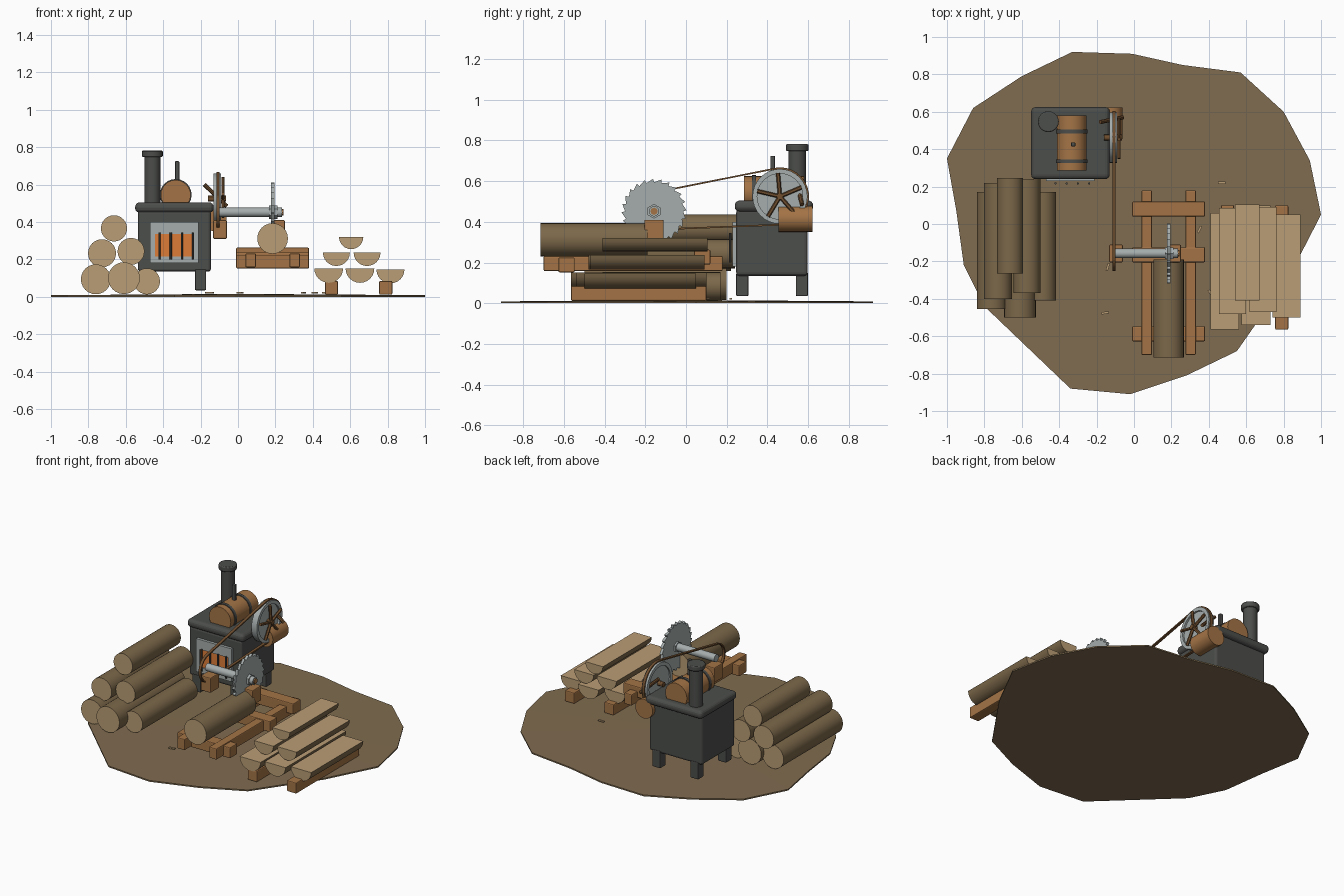
import bpy, bmesh, math
from mathutils import Vector, Matrix

if "Cube" in bpy.data.objects:
    bpy.data.objects.remove(bpy.data.objects["Cube"], do_unlink=True)


def material(name, *rgb):
    m = bpy.data.materials.new(name)
    lin = [(c / 255 / 12.92) if c < 10 else ((c / 255 + 0.055) / 1.055) ** 2.4 for c in rgb]
    m.diffuse_color = (*lin, 1)
    m.use_nodes = True
    m.node_tree.nodes["Principled BSDF"].inputs["Base Color"].default_value = (*lin, 1)
    return m


EARTH = material("earth", 128, 108, 80)
BARK = material("bark", 124, 104, 74)
CUT = material("cut wood", 186, 157, 117)
TIMBER = material("timber", 164, 116, 70)
IRON = material("dark iron", 76, 78, 75)
STEEL = material("steel", 165, 173, 172)
FIRE = material("fire", 222, 124, 56)
LEATHER = material("leather", 114, 80, 48)
AXES = {"X": Vector((1, 0, 0)), "Y": Vector((0, 1, 0)), "Z": Vector((0, 0, 1))}


def finish(name, bm, mats, smooth=False, bevel=0, segments=2):
    bmesh.ops.recalc_face_normals(bm, faces=bm.faces)
    me = bpy.data.meshes.new(name)
    bm.to_mesh(me)
    bm.free()
    for m in mats:
        me.materials.append(m)
    ob = bpy.data.objects.new(name, me)
    bpy.context.collection.objects.link(ob)
    if bevel:
        mod = ob.modifiers.new("Bevel", "BEVEL")
        mod.width, mod.segments = bevel, segments
    if smooth:
        bpy.ops.object.select_all(action="DESELECT")
        ob.select_set(True)
        bpy.context.view_layer.objects.active = ob
        bpy.ops.object.shade_smooth_by_angle()
    return ob


def box(name, x, y, z, mat, bevel=0.006, segments=2):
    """Box from its (low, high) range on each axis."""
    bm = bmesh.new()
    bmesh.ops.create_cube(bm, size=1)
    for v in bm.verts:
        v.co = [sum(r) / 2 + c * (r[1] - r[0]) for r, c in zip((x, y, z), v.co)]
    return finish(name, bm, [mat], False, bevel, segments)


def rod(name, start, end, radius, mat, end_mat=None, sides=24, bevel=0):
    """Cylinder between two points, with optional end colour."""
    a, b = Vector(start), Vector(end)
    bm = bmesh.new()
    turn = (b - a).to_track_quat("Z", "Y").to_matrix().to_4x4()
    bmesh.ops.create_cone(bm, cap_ends=True, segments=sides, radius1=radius, radius2=radius,
                          depth=(b - a).length, matrix=Matrix.Translation((a + b) / 2) @ turn)
    for f in bm.faces:
        f.material_index = 1 if end_mat and len(f.verts) > 4 else 0
    return finish(name, bm, [mat, end_mat or mat], sides > 8, bevel)


def prism(name, outline, axis, depth, mats, smooth=False):
    """Extrude a closed outline of 3D points along an axis."""
    bm = bmesh.new()
    face = bm.faces.new([bm.verts.new(p) for p in outline])
    ext = bmesh.ops.extrude_face_region(bm, geom=[face])
    moved = [g for g in ext["geom"] if isinstance(g, bmesh.types.BMVert)]
    bmesh.ops.translate(bm, verts=moved, vec=AXES[axis] * depth)
    if len(mats) > 1:
        bm.normal_update()
        bmesh.ops.recalc_face_normals(bm, faces=bm.faces)
        for f in bm.faces:
            f.material_index = 1 if abs(f.normal.y) > 0.9 or f.normal.z > 0.9 else 0
    return finish(name, bm, mats, smooth)


# Ground patch, slightly domed
rim = [(-.33, .92), (-.01, .91), (.26, .85), (.57, .81), (.80, .60), (.94, .34), (1, .05),
       (.83, -.28), (.55, -.68), (.28, -.81), (-.02, -.91), (-.34, -.88), (-.80, -.44),
       (-.91, -.22), (-.95, .07), (-1, .35), (-.86, .62), (-.60, .79)]
bm = bmesh.new()
top = bm.verts.new((0, 0, .016))
base = bm.verts.new((0, 0, 0))
upper = [bm.verts.new((x, y, .009)) for x, y in rim]
lower = [bm.verts.new((x, y, 0)) for x, y in rim]
for i in range(len(rim)):
    j = (i + 1) % len(rim)
    bm.faces.new((upper[i], upper[j], top))
    bm.faces.new((lower[j], lower[i], base))
    bm.faces.new((lower[i], lower[j], upper[j], upper[i]))
finish("ground", bm, [EARTH])

# Boiler body, top slab and legs
box("boiler_body", (-.535, -.145), (.247, .597), (.135, .46), IRON, .015, 3)
box("boiler_top", (-.55, -.13), (.24, .625), (.45, .505), IRON, .024, 4)
for x in (-.51, -.23):
    for y in (.247, .54):
        box("boiler_leg", (x, x + .06), (y, y + .06), (.035, .15), IRON)

# Furnace door with frame, fire and bars
box("fire", (-.45, -.23), (.236, .26), (.21, .34), FIRE, 0)
for x in (-.47, -.235):
    box("door_frame_side", (x, x + .025), (.229, .26), (.18, .40), STEEL, 0)
for z in ((.18, .215), (.335, .40)):
    box("door_frame_rail", (-.446, -.234), (.229, .26), z, STEEL, 0)
for i in range(4):
    x = -.42 + i * .06
    rod("grate_bar", (x, .217, .20), (x, .217, .345), .006, IRON, sides=8)

# Chimney
rod("chimney", (-.458, .547, .49), (-.458, .547, .76), .043, IRON)
rod("chimney_cap", (-.458, .547, .748), (-.458, .547, .782), .056, IRON, bevel=.006)

# Barrel on top with bands and a small pipe
rod("barrel", (-.333, .285, .545), (-.333, .58, .545), .08, TIMBER)
for y in (.335, .495):
    rod("barrel_band", (-.333, y - .01, .545), (-.333, y + .01, .545), .085, IRON)
box("barrel_pipe", (-.336, -.314), (.415, .437), (.62, .725), IRON, .003)

# Steam cylinder, crank rod and flywheel
WHEEL = Vector((-.11, .462, .525))
rod("steam_cylinder", (-.125, .455, .415), (-.125, .622, .415), .064, TIMBER)
rod("crank_rod", (-.18, .545, .60), (-.06, .57, .485), .011, LEATHER, sides=8)
rod("flywheel", WHEEL - Vector((.012, 0, 0)), WHEEL + Vector((.008, 0, 0)), .128, STEEL, sides=32)
rod("flywheel_axle", WHEEL - Vector((.05, 0, 0)), WHEEL + Vector((.045, 0, 0)), .016, LEATHER, sides=12)
bm = bmesh.new()
for i in range(32):
    a = math.tau * i / 32
    for x, r in ((-.02, .112), (.02, .112), (.02, .135), (-.02, .135)):
        bm.verts.new(WHEEL + Vector((x, r * math.cos(a), r * math.sin(a))))
bm.verts.ensure_lookup_table()
for i in range(32):
    for k in range(4):
        n, m = (i + 1) % 32 * 4, (k + 1) % 4
        bm.faces.new([bm.verts[q] for q in (i * 4 + k, i * 4 + m, n + m, n + k)])
finish("flywheel_rim", bm, [STEEL], True)
for i in range(5):
    a = math.tau * i / 5 + .4
    hub = WHEEL + Vector((.03, 0, 0))
    rod("flywheel_spoke", hub, hub + Vector((0, math.cos(a), math.sin(a))) * .115, .01, LEATHER, sides=6)

# Drive belt around the flywheel and the saw shaft
SHAFT = Vector((-.107, -.157, .452))
span = WHEEL - SHAFT
tilt = math.atan2(span.z, span.y)
half = math.acos((.09 - .139) / math.hypot(span.y, span.z))


def belt_loop(grow):
    loop = []
    for c, r, a0, a1 in ((WHEEL, .139, -(math.pi - (math.pi - half)), half),
                         (SHAFT, .09, half, math.tau - half)):
        for i in range(17):
            a = tilt + a0 + (a1 - a0) * i / 16
            loop.append((c.y + (r + grow) * math.cos(a), c.z + (r + grow) * math.sin(a)))
    return loop


bm = bmesh.new()
rings = [[bm.verts.new((x, y, z)) for y, z in belt_loop(g)]
         for x, g in ((-.116, -.004), (-.098, -.004), (-.098, .004), (-.116, .004))]
for k in range(4):
    r, s = rings[k], rings[(k + 1) % 4]
    for i in range(len(r)):
        j = (i + 1) % len(r)
        bm.faces.new((r[i], r[j], s[j], s[i]))
finish("drive_belt", bm, [LEATHER])

# Saw shaft, bearing blocks, toothed blade and nut
rod("saw_shaft", (-.115, -.157, .452), (.235, -.157, .452), .025, STEEL)
for x in (-.133, .178):
    box("bearing_block", (x, x + .073), (-.205, -.11), (.31, .41), TIMBER)
teeth = []
for i in range(24):
    for r, shift in ((.143, 0), (.16, .12)):
        a = math.tau * (i + shift) / 24
        teeth.append((.176, -.157 + r * math.cos(a), .452 + r * math.sin(a)))
prism("saw_blade", teeth, "X", .018, [STEEL])
rod("blade_nut", (.165, -.157, .452), (.21, -.157, .452), .036, STEEL, sides=6)
rod("shaft_end", (.23, -.157, .452), (.242, -.157, .452), .018, TIMBER, sides=8)

# Saw bench: two long rails on three cross beams
for x in (.04, .275):
    box("bench_rail", (x, x + .056), (-.70, .18), (.158, .232), TIMBER)
for y, z, x0 in ((-.627, .152, -.01), (-.205, .165, -.01), (.04, .19, -.01)):
    box("bench_beam", (x0, .38), (y, y + .08), (z, z + .073), TIMBER)

# Whole logs: x, z, radius, front y, back y
for x, z, r, y0, y1 in ((.185, .312, .082, -.715, -.19), (-.76, .094, .08, -.455, .17),
                        (-.61, .1, .085, -.50, .20), (-.487, .083, .07, -.41, .17),
                        (-.727, .233, .075, -.40, .22), (-.572, .243, .072, -.37, .24),
                        (-.663, .366, .07, -.265, .245)):
    rod("log", (x, y0, z), (x, y1, z), r, BARK, CUT)

# Half logs with the flat cut side up: x, top z, radius, front y, back y
for x, z, r, y0, y1 in ((.605, .32, .065, -.41, .105), (.526, .237, .072, -.48, .085),
                        (.69, .237, .072, -.47, .09), (.485, .152, .077, -.565, .06),
                        (.652, .152, .077, -.54, .10), (.815, .147, .075, -.50, .05)):
    arc = [(x + r * math.cos(a), y0, z - r * math.sin(a))
           for a in (math.pi * i / 12 for i in range(13))]
    prism("half_log", arc, "Y", y1 - y0, [BARK, CUT], True)

# Bearers under the half logs
for x in (.465, .755):
    box("stack_bearer", (x, x + .07), (-.565, .10), (.012, .085), TIMBER)

# Wood chips on the ground
for i, (x, y) in enumerate(((.47, .22), (.35, -.03), (.41, -.37), (-.155, -.475), (-.14, -.23), (.01, .1))):
    chip = box("wood_chip", (-.02, .02), (-.006, .006), (-.004, .004), CUT, 0)
    chip.location = (x, y, .022)
    chip.rotation_euler.z = i * 1.1
